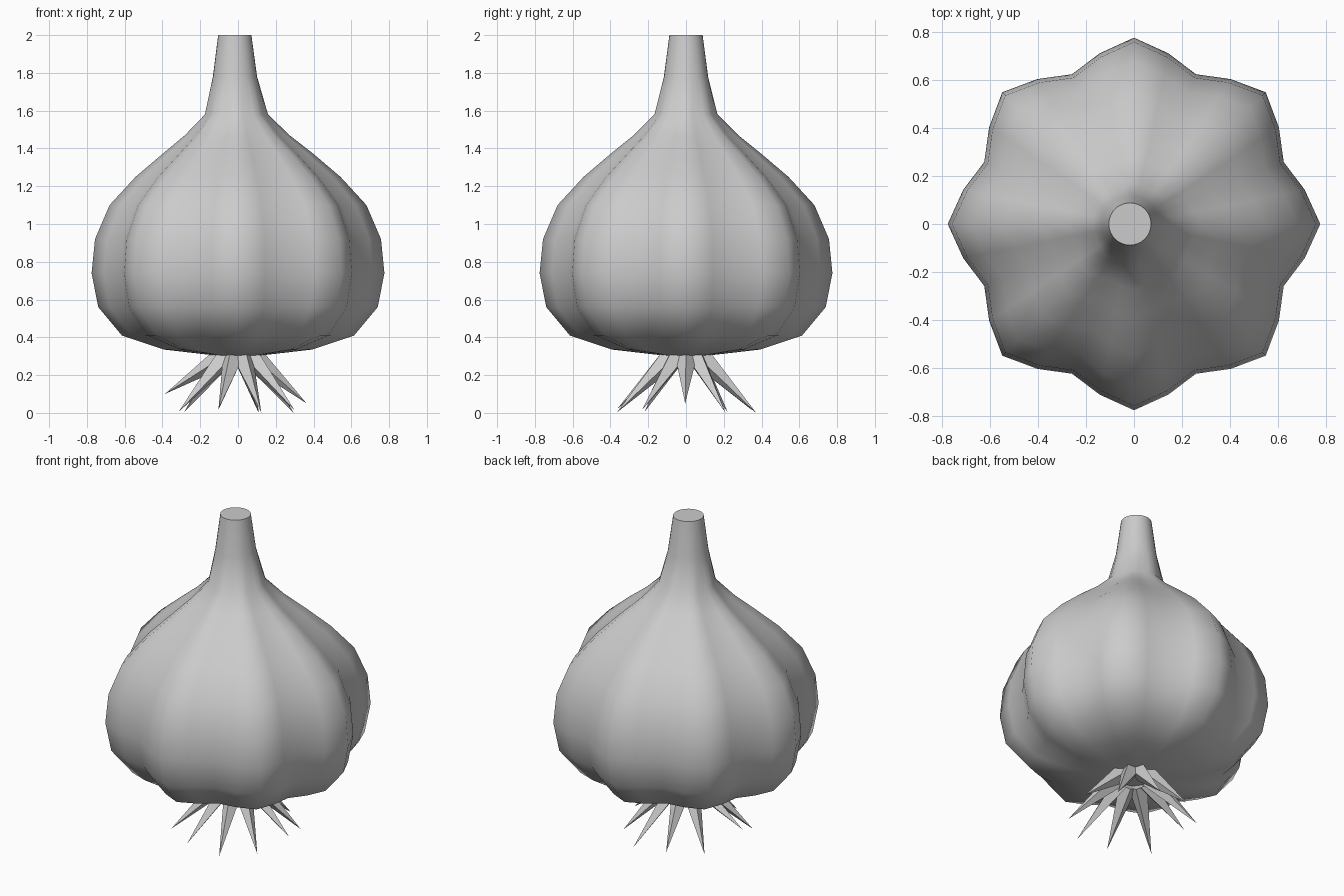
import bpy, bmesh, math, random
from mathutils import Vector

if "Cube" in bpy.data.objects:
    bpy.data.objects.remove(bpy.data.objects["Cube"])

random.seed(4)
SIDES, LOBES = 32, 8

# Bulb and stem profile: ridge radius, height, lobe depth (valley loss), x lean
PROFILE = [
    (0.13, 0.305, 0.10, 0), (0.39, 0.335, 0.13, 0), (0.615, 0.41, 0.13, 0),
    (0.74, 0.56, 0.13, 0), (0.775, 0.74, 0.13, 0), (0.757, 0.92, 0.13, 0),
    (0.68, 1.10, 0.13, 0), (0.542, 1.25, 0.13, 0), (0.395, 1.375, 0.13, 0),
    (0.277, 1.47, 0.11, -0.004), (0.167, 1.58, 0.05, -0.008),
    (0.117, 1.78, 0.0, -0.016), (0.088, 2.0, 0.0, -0.017),
]


def finish(bm, name):
    bmesh.ops.recalc_face_normals(bm, faces=bm.faces)
    mesh = bpy.data.meshes.new(name)
    bm.to_mesh(mesh)
    bm.free()
    obj = bpy.data.objects.new(name, mesh)
    bpy.context.collection.objects.link(obj)
    return obj


# Lobed bulb running up into the cut stem
bm = bmesh.new()
rings = []
for radius, z, depth, lean in PROFILE:
    ring = []
    for i in range(SIDES):
        a = math.tau * i / SIDES
        r = radius * (1 - depth * (1 - math.cos(LOBES * a)) / 2)
        ring.append(bm.verts.new((lean + r * math.cos(a), r * math.sin(a), z)))
    rings.append(ring)
for low, high in zip(rings, rings[1:]):
    for i in range(SIDES):
        j = (i + 1) % SIDES
        bm.faces.new((low[i], low[j], high[j], high[i]))
bm.faces.new(rings[0])
bm.faces.new(rings[-1])
bulb = finish(bm, "garlic_bulb")
bpy.context.view_layer.objects.active = bulb
bulb.select_set(True)
bpy.ops.object.shade_smooth_by_angle(angle=math.radians(60))

# Splayed root tuft: ten four-sided spikes
bm = bmesh.new()
for i in range(10):
    a = math.tau * i / 10
    out = Vector((math.cos(a), math.sin(a), 0))
    side = Vector((-out.y, out.x, 0))
    base = out * 0.09 + Vector((0, 0, 0.29))
    reach = 0.375 + random.uniform(-0.02, 0.015)
    height = {0: 0.05, 5: 0.10}.get(i, random.uniform(0.0, 0.03))
    if i == 2:
        height = 0.0
    tip = bm.verts.new(out * reach + side * random.uniform(-0.02, 0.02) + Vector((0, 0, height)))
    axis = (out * 0.29 + Vector((0, 0, -0.27))).normalized()
    up = side.cross(axis)
    ring = [bm.verts.new(base + d * 0.055) for d in (side, up, -side, -up)]
    for k in range(4):
        bm.faces.new((ring[k], ring[(k + 1) % 4], tip))
    bm.faces.new(ring)
finish(bm, "roots")
